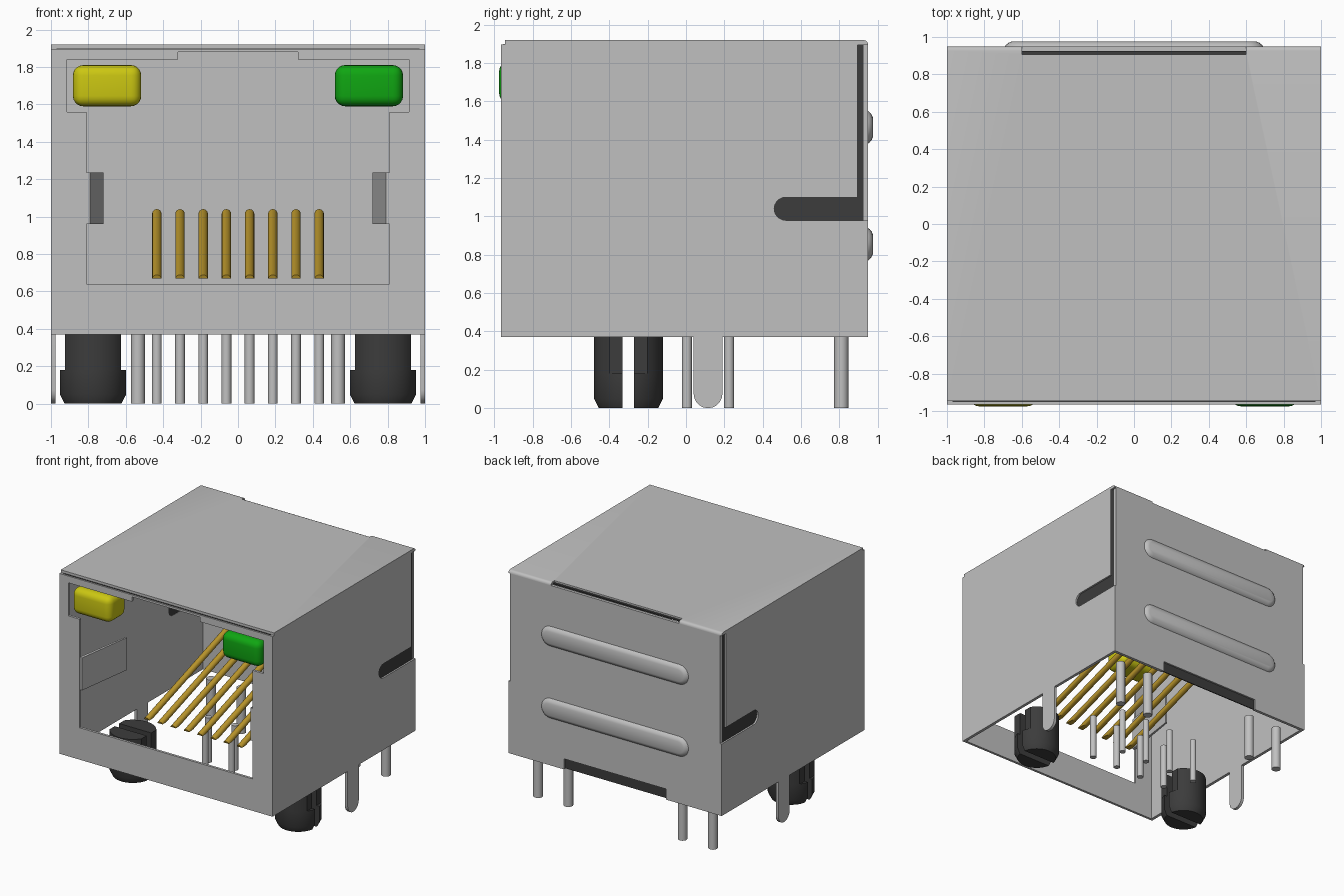
import bpy, bmesh, math
from mathutils import Vector

cube = bpy.data.objects.get("Cube")
if cube:
    bpy.data.objects.remove(cube, do_unlink=True)


def material(name, rgb, rough=0.5):
    m = bpy.data.materials.new(name)
    m.use_nodes = True
    m.diffuse_color = (*rgb, 1)
    bsdf = m.node_tree.nodes["Principled BSDF"]
    bsdf.inputs["Base Color"].default_value = (*rgb, 1)
    bsdf.inputs["Roughness"].default_value = rough
    return m


STEEL = material("shield_grey", (0.53, 0.53, 0.53))
BLACK = material("black_plastic", (0.045, 0.045, 0.045))
GOLD = material("contact_gold", (0.50, 0.31, 0.025))
YELLOW = material("yellow_lens", (0.60, 0.57, 0.006))
GREEN = material("green_lens", (0.005, 0.38, 0.006))


def finish(name, bm, mat, mirror=False):
    bmesh.ops.recalc_face_normals(bm, faces=bm.faces[:])
    if mirror:  # drop caps lying on the mirror plane
        caps = [f for f in bm.faces if all(abs(v.co.x) < 1e-5 for v in f.verts)]
        bmesh.ops.delete(bm, geom=caps, context="FACES")
    me = bpy.data.meshes.new(name)
    bm.to_mesh(me)
    bm.free()
    me.materials.append(mat)
    ob = bpy.data.objects.new(name, me)
    bpy.context.collection.objects.link(ob)
    if mirror:
        ob.modifiers.new("Mirror", "MIRROR")
    bpy.ops.object.select_all(action="DESELECT")
    ob.select_set(True)
    bpy.context.view_layer.objects.active = ob
    bpy.ops.object.shade_smooth_by_angle(angle=math.radians(35))
    return ob


def loft(sections):
    """Solid through point loops of equal length."""
    bm = bmesh.new()
    rings = [[bm.verts.new(p) for p in s] for s in sections]
    n = len(rings[0])
    for a, b in zip(rings, rings[1:]):
        for i in range(n):
            j = (i + 1) % n
            bm.faces.new((a[i], a[j], b[j], b[i]))
    bm.faces.new(rings[0])
    bm.faces.new(rings[-1])
    return bm


PLACE = {"x": lambda u, v, t: (t, u, v),
         "y": lambda u, v, t: (u, t, v),
         "z": lambda u, v, t: (u, v, t)}


def plate(name, pts, axis, a, b, mat, mirror=False):
    """Outline extruded along one axis from a to b."""
    f = PLACE[axis]
    bm = loft([[f(u, v, t) for u, v in pts] for t in (a, b)])
    return finish(name, bm, mat, mirror)


def rect(u0, u1, v0, v1):
    return [(u0, v0), (u1, v0), (u1, v1), (u0, v1)]


def arc(cu, cv, r, a0, a1, n=10):
    return [(cu + r * math.cos(math.radians(a0 + (a1 - a0) * i / n)),
             cv + r * math.sin(math.radians(a0 + (a1 - a0) * i / n))) for i in range(n + 1)]


def rod(name, p0, p1, r, mat, flat_z=None):
    p0, p1 = Vector(p0), Vector(p1)
    d = p1 - p0
    bm = bmesh.new()
    bmesh.ops.create_cone(bm, cap_ends=True, segments=20, radius1=r, radius2=r, depth=d.length)
    q = d.to_track_quat("Z", "Y")
    for v in bm.verts:
        v.co = q @ v.co + (p0 + p1) / 2
    if flat_z is not None:  # slice the lower end level
        cut = bmesh.ops.bisect_plane(bm, geom=bm.verts[:] + bm.edges[:] + bm.faces[:],
                                     plane_co=(0, 0, flat_z), plane_no=(0, 0, 1), clear_inner=True)
        edges = [e for e in cut["geom_cut"] if isinstance(e, bmesh.types.BMEdge)]
        bmesh.ops.contextual_create(bm, geom=edges)
    return finish(name, bm, mat)


# Shield sides: rounded slot at the rear and a solder tab below
side = ([(-0.945, 0.37), (0.04, 0.37)] + arc(0.115, 0.075, 0.075, 180, 360)
        + [(0.19, 0.37), (0.927, 0.37), (0.927, 0.98)] + arc(0.52, 1.04, 0.06, 270, 90)
        + [(0.895, 1.10), (0.895, 1.895), (-0.945, 1.895)])
plate("shield_side", side, "x", 0.975, 1.0, STEEL, True)

# Shield top with a slit along the rear bend
top = [(0, -0.945), (1, -0.945), (1, 0.95), (0.6, 0.95), (0.6, 0.905), (0, 0.905)]
bm = loft([[(u, v, t) for u, v in top] for t in (1.895, 1.92)])
bend = [e for e in bm.edges if all(v.co.y > 0.949 and v.co.z > 1.91 for v in e.verts)]
bmesh.ops.bevel(bm, geom=bend, offset=0.024, segments=4, profile=0.5, affect="EDGES")
finish("shield_top", bm, STEEL, True)

# Shield back with a notch at the bottom
back = [(0, 0.46), (0.48, 0.46), (0.48, 0.37), (1, 0.37), (1, 0.98), (0.985, 0.98),
        (0.985, 1.895), (0, 1.895)]
plate("shield_back", back, "y", 0.925, 0.95, STEEL, True)

# Front frame around the stepped plug opening
frame = [(0, 0.37), (1, 0.37), (1, 1.897), (0, 1.897), (0, 1.88), (0.32, 1.88), (0.32, 1.84),
         (0.915, 1.84), (0.915, 1.56), (0.81, 1.56), (0.81, 0.64), (0, 0.64)]
plate("front_frame", frame, "y", -0.965, -0.944, STEEL, True)

# Spring tabs folded inward from the opening
spring = [(0.815, -0.96), (0.79, -0.96), (0.72, -0.46), (0.735, -0.46)]
plate("spring_tab", spring, "z", 0.96, 1.235, STEEL, True)

# Dark plastic showing through the slots
plate("side_slot_insert", rect(0.45, 0.925, 0.97, 1.11), "x", 0.977, 0.986, BLACK, True)
plate("rear_slit_insert", rect(0.885, 0.925, 1.10, 1.895), "x", 0.977, 0.986, BLACK, True)
plate("top_slit_insert", rect(-0.61, 0.61, 0.895, 0.925), "z", 1.897, 1.906, BLACK)
plate("back_notch_insert", rect(-0.49, 0.49, 0.375, 0.47), "y", 0.928, 0.936, BLACK)
plate("front_seam", rect(-0.97, 0.97, -0.953, -0.946), "z", 1.893, 1.90, BLACK)

# Raised ribs on the back
for label, z in (("upper", 1.465), ("lower", 0.855)):
    loops = []
    for r, y in ((0.085, 0.948), (0.08, 0.957), (0.065, 0.969), (0.05, 0.975)):
        pts = arc(0.605, z, r, -90, 90) + arc(-0.605, z, r, 90, 270)
        loops.append([(u, y, v) for u, v in pts])
    finish(label + "_back_rib", loft(loops), STEEL)

# Indicator lenses
for name, x, mat in (("yellow_light", -0.70, YELLOW), ("green_light", 0.70, GREEN)):
    bm = bmesh.new()
    bmesh.ops.create_cube(bm, size=1)
    for v in bm.verts:
        v.co = (x + v.co.x * 0.365, -0.86 + v.co.y * 0.23, 1.70 + v.co.z * 0.22)
    bmesh.ops.bevel(bm, geom=bm.edges[:], offset=0.055, segments=5, profile=0.5, affect="EDGES")
    finish(name, bm, mat)

# Sloping contacts and the staggered signal pins
for i in range(8):
    x = 0.434 - 0.124 * i
    rod(f"contact_{i + 1}", (x, -0.60, 0.665), (x, 0.45, 1.015), 0.025, GOLD, 0.67)
    bm = bmesh.new()
    bmesh.ops.create_uvsphere(bm, u_segments=16, v_segments=8, radius=0.025)
    bmesh.ops.translate(bm, verts=bm.verts[:], vec=(x, 0.45, 1.015))
    finish(f"contact_tip_{i + 1}", bm, GOLD)
    y = 0.225 if i % 2 else 0.005
    rod(f"signal_pin_{i + 1}", (x, y, 0), (x, y, 0.38), 0.026, STEEL)

# Indicator pins near the back
for i, x in enumerate((-0.82, -0.535, 0.535, 0.82)):
    rod(f"light_pin_{i + 1}", (x, 0.81, 0), (x, 0.81, 0.38), 0.037, STEEL)

# Split locating pegs, with flats above the snap shoulder
for label, s in (("front", -1), ("rear", 1)):
    loops = []
    for z, r, limit in ((0, 0.155, 1), (0.05, 0.18, 1), (0.18, 0.18, 1),
                        (0.18, 0.18, 0.15), (0.38, 0.18, 0.15)):
        a = math.degrees(math.asin(0.03 / r))
        loops.append([(0.775 + max(-limit, min(limit, u)), -0.30 + s * v, z)
                      for u, v in arc(0, 0, r, a, 180 - a, 20)])
    finish(label + "_peg_half", loft(loops), BLACK, True)
